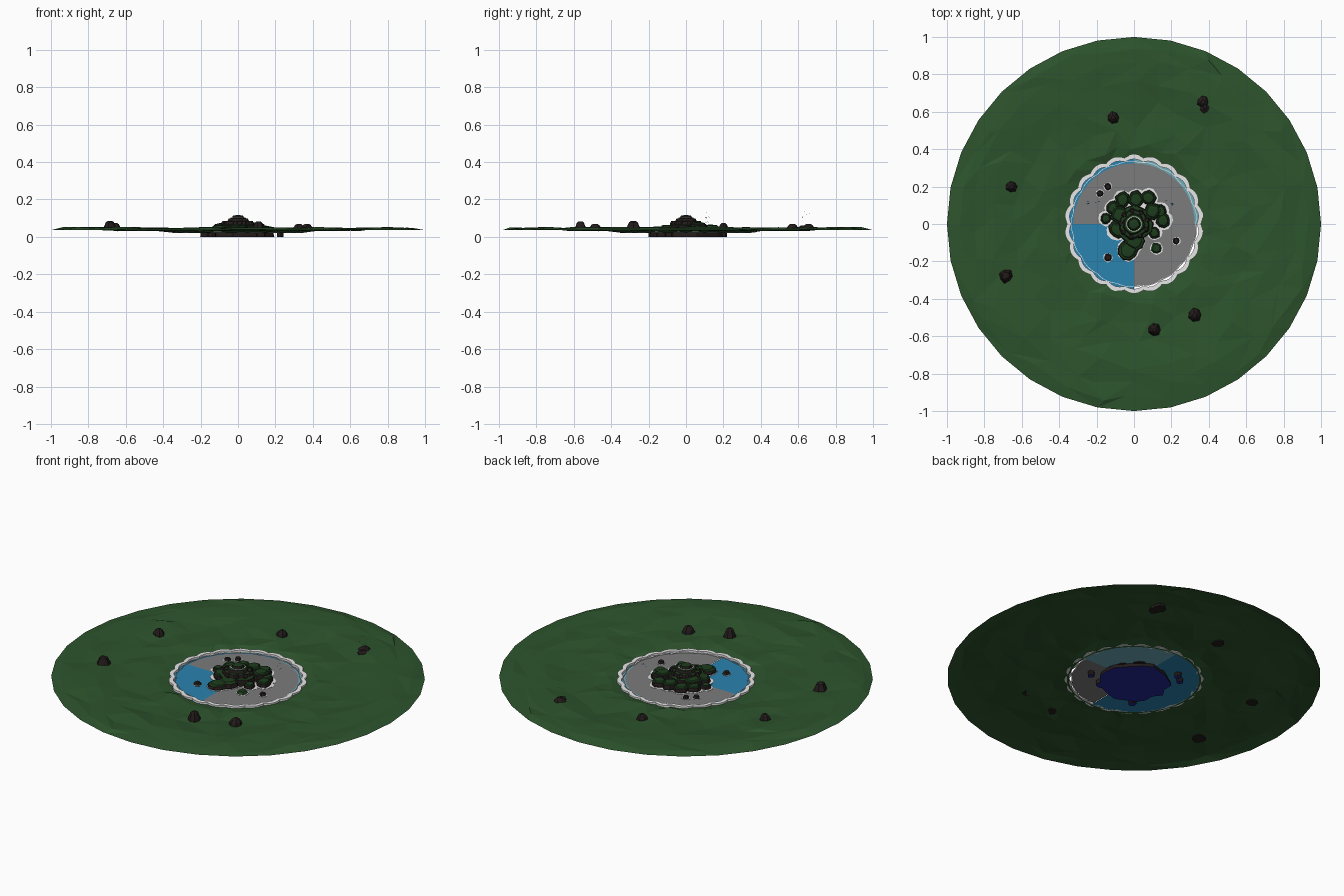
import bpy, bmesh, random
from math import sin, cos, pi, tau, atan2, hypot

random.seed(4)
if "Cube" in bpy.data.objects:
    bpy.data.objects.remove(bpy.data.objects["Cube"])


def material(name, r, g, b):
    m = bpy.data.materials.new(name)
    m.diffuse_color = (r, g, b, 1)
    m.use_nodes = True
    bsdf = m.node_tree.nodes["Principled BSDF"]
    bsdf.inputs["Base Color"].default_value = (r, g, b, 1)
    bsdf.inputs["Roughness"].default_value = 0.9
    return m


GRASS = material("meadow green", 0.026, 0.088, 0.026)
MOSS = material("dark moss", 0.012, 0.045, 0.012)
ROCK = material("dark rock", 0.017, 0.011, 0.011)
FOAM = material("white foam", 1, 1, 1)
BED = material("grey bed", 0.2, 0.2, 0.2)
WATER = material("lake blue", 0.023, 0.23, 0.43)
SHALLOW = material("pale water", 0.15, 0.4, 0.48)
DEEP = material("deep blue", 0.019, 0.021, 0.3)


def finish(bm, name, mats, rule=None):
    """Turn a bmesh into an object; rule picks the material of each face."""
    bm.normal_update()
    if rule:
        for f in bm.faces:
            f.material_index = rule(f)
    me = bpy.data.meshes.new(name)
    bm.to_mesh(me)
    bm.free()
    for m in mats:
        me.materials.append(m)
    ob = bpy.data.objects.new(name, me)
    bpy.context.collection.objects.link(ob)
    return ob


def loft(name, rings, mats, rule=None, cap=True, closed=False):
    """Skin a list of equal-length point rings."""
    bm = bmesh.new()
    loops = [[bm.verts.new(p) for p in ring] for ring in rings]
    pairs = list(zip(loops, loops[1:]))
    if closed:
        pairs.append((loops[-1], loops[0]))
    n = len(loops[0])
    for a, b in pairs:
        for i in range(n):
            j = (i + 1) % n
            bm.faces.new((a[i], a[j], b[j], b[i]))
    if cap:
        bm.faces.new(loops[0][::-1])
        bm.faces.new(loops[-1])
    return finish(bm, name, mats, rule)


def blob(name, x, y, radius, tiers, mats, rule=None, n=9, rough=0.15):
    """Irregular stepped stone; tiers are (radius factor, height) pairs."""
    shape = [radius * random.uniform(1 - rough, 1 + rough) for _ in range(n)]
    rings = [[(x + s * k * cos(tau * i / n), y + s * k * sin(tau * i / n), z)
              for i, s in enumerate(shape)] for k, z in tiers]
    return loft(name, rings, mats, rule)


def band(name, inner, outer, z0, z1, n, mat):
    """Flat-sided ring; inner and outer are radii as functions of angle."""
    def ring(fn, z):
        return [(fn(tau * i / n) * cos(tau * i / n), fn(tau * i / n) * sin(tau * i / n), z)
                for i in range(n)]
    return loft(name, [ring(inner, z0), ring(outer, z0), ring(outer, z1), ring(inner, z1)],
                [mat], cap=False, closed=True)


def sector(name, radius, z, start, turns, mat):
    """Flat pie slice."""
    bm = bmesh.new()
    n = int(48 * turns)
    rim = [bm.verts.new((radius * cos(a), radius * sin(a), z))
           for a in (start + tau * turns * i / n for i in range(n + 1))]
    hub = bm.verts.new((0, 0, z))
    for a, b in zip(rim, rim[1:]):
        bm.faces.new((hub, a, b))
    return finish(bm, name, [mat])


# Rolling meadow ring with faceted hills
radii = [0.35, 0.42, 0.52, 0.64, 0.76, 0.86, 0.94, 1.0]
bm = bmesh.new()
loops = []
for k, r in enumerate(radii):
    edge = k in (0, len(radii) - 1)
    loop = []
    for i in range(32):
        a = tau * (i + (0 if edge else random.uniform(-0.3, 0.3))) / 32
        rr = r if edge else r + random.uniform(-0.025, 0.025)
        z = 0.022 if k == 0 else 0.036 if edge else random.uniform(0.030, 0.043) + 0.010 * (k > 3)
        loop.append(bm.verts.new((rr * cos(a), rr * sin(a), z)))
    loops.append(loop)
for a, b in zip(loops, loops[1:]):
    for i in range(32):
        j = (i + 1) % 32
        if random.random() < 0.5:
            bm.faces.new((a[i], b[i], b[j]))
            bm.faces.new((a[i], b[j], a[j]))
        else:
            bm.faces.new((a[i], b[i], a[j]))
            bm.faces.new((b[i], b[j], a[j]))
finish(bm, "meadow", [GRASS])

# Lake water in quarters, with the grey bed showing through three of them
sector("lake_west", 0.35, 0.024, pi / 2, 0.5, WATER)
sector("lake_north_east", 0.35, 0.024, 0, 0.25, SHALLOW)
sector("lake_bed_north", 0.325, 0.026, 0, 0.5, BED)
sector("lake_bed_south", 0.335, 0.026, -pi / 2, 0.25, BED)

# Scalloped foam along the shore
def wave(base, size, count=22):
    return lambda a: base + size * abs(sin(count * a / 2))


band("shore_foam", wave(0.335, 0.012), wave(0.357, 0.015), 0.024, 0.036, 176, FOAM)
band("inner_foam_line", wave(0.328, 0.007, 17), wave(0.331, 0.007, 17), 0.026, 0.029, 136, FOAM)


# Sunken island foot, deep blue beneath
def foot_rule(f):
    return 1 if f.normal.z < -0.5 else 0


def mossy(f):
    return 1 if f.normal.z > 0.45 else 0


blob("island_foot", 0, 0, 0.19, [(1, 0), (0.97, 0.022)], [ROCK, DEEP], foot_rule, 22, 0.09)

# Mossy outcrops around the island: x, y, radius, top
outcrops = [(-0.03, -0.14, 0.05, 0.054), (0.0, -0.09, 0.05, 0.062),
            (0.155, 0.02, 0.04, 0.055), (0.14, 0.07, 0.035, 0.058),
            (0.075, 0.14, 0.04, 0.06), (0.01, 0.13, 0.045, 0.063),
            (-0.06, 0.13, 0.04, 0.058), (-0.11, 0.085, 0.035, 0.058),
            (-0.15, 0.03, 0.03, 0.05), (-0.09, -0.03, 0.045, 0.06),
            (0.1, 0.07, 0.045, 0.075), (0.11, -0.045, 0.03, 0.05),
            (-0.075, 0.05, 0.05, 0.072)]
for i, (x, y, r, top) in enumerate(outcrops):
    blob(f"outcrop_{i}", x, y, r, [(1, 0.02), (1.05, 0.035), (0.95, top - 0.008),
         (0.8, top - 0.006), (0.7, top), (0.3, top + 0.002)], [ROCK, MOSS], mossy)
    blob(f"outcrop_foam_{i}", x, y, r + 0.012, [(1, 0.027), (1, 0.0285)], [FOAM], n=12, rough=0.07)

# Loose islets in the lake
islets = [(-0.14, 0.2, 0.018, ROCK), (-0.183, 0.163, 0.017, ROCK), (0.12, -0.13, 0.03, MOSS),
          (0.226, -0.09, 0.018, ROCK), (-0.14, -0.18, 0.02, ROCK)]
for i, (x, y, r, top) in enumerate(islets):
    blob(f"islet_{i}", x, y, r, [(1, 0), (1, 0.03), (0.7, 0.042)],
         [ROCK, top, DEEP], lambda f: 2 if f.normal.z < -0.5 else mossy(f))
    blob(f"islet_foam_{i}", x, y, r + 0.005, [(1, 0.027), (1, 0.0285)], [FOAM], n=12, rough=0.07)

# Central stepped hill and its summit rim
blob("central_hill", 0, 0, 0.1,
     [(1, 0.02), (0.95, 0.062), (0.78, 0.066), (0.72, 0.082), (0.56, 0.085),
      (0.5, 0.098), (0.32, 0.101), (0.27, 0.113), (0.12, 0.116)],
     [ROCK, MOSS], mossy, 16, 0.07)
band("summit_ring", lambda a: 0.038, lambda a: 0.041, 0.100, 0.1025, 24, FOAM)
for i in range(9):
    a = tau * i / 9 + 0.3
    blob(f"hill_boulder_{i}", 0.07 * cos(a), 0.07 * sin(a), 0.017,
         [(1, 0.055), (1, 0.075), (0.6, 0.086)], [ROCK], n=6)

# Boulders on the meadow: x, y, radius, top
boulders = [(-0.11, 0.57, 0.033, 0.07), (0.37, 0.655, 0.038, 0.07), (0.38, 0.625, 0.034, 0.06),
            (-0.655, 0.2, 0.034, 0.074), (-0.685, -0.28, 0.04, 0.085),
            (0.11, -0.565, 0.035, 0.083), (0.325, -0.485, 0.035, 0.07)]
for i, (x, y, r, top) in enumerate(boulders):
    blob(f"boulder_{i}", x, y, r, [(1, 0.033), (0.85, 0.05), (0.55, top - 0.006), (0.3, top)],
         [ROCK], n=7)

# Small flocks of birds, each a pair of wing triangles
for fx, fy, fz in [(-0.22, 0.11, 0.09), (0.18, 0.115, 0.115), (0.37, 0.64, 0.115)]:
    bm = bmesh.new()
    for _ in range(5):
        x, y, z = (c + random.uniform(-s, s) for c, s in ((fx, 0.035), (fy, 0.02), (fz, 0.022)))
        for side in (-1, 1):
            bm.faces.new([bm.verts.new(p) for p in
                          ((x, y - 0.002, z), (x, y + 0.003, z), (x + side * 0.006, y, z + 0.003))])
    finish(bm, "bird_flock", [WATER])
